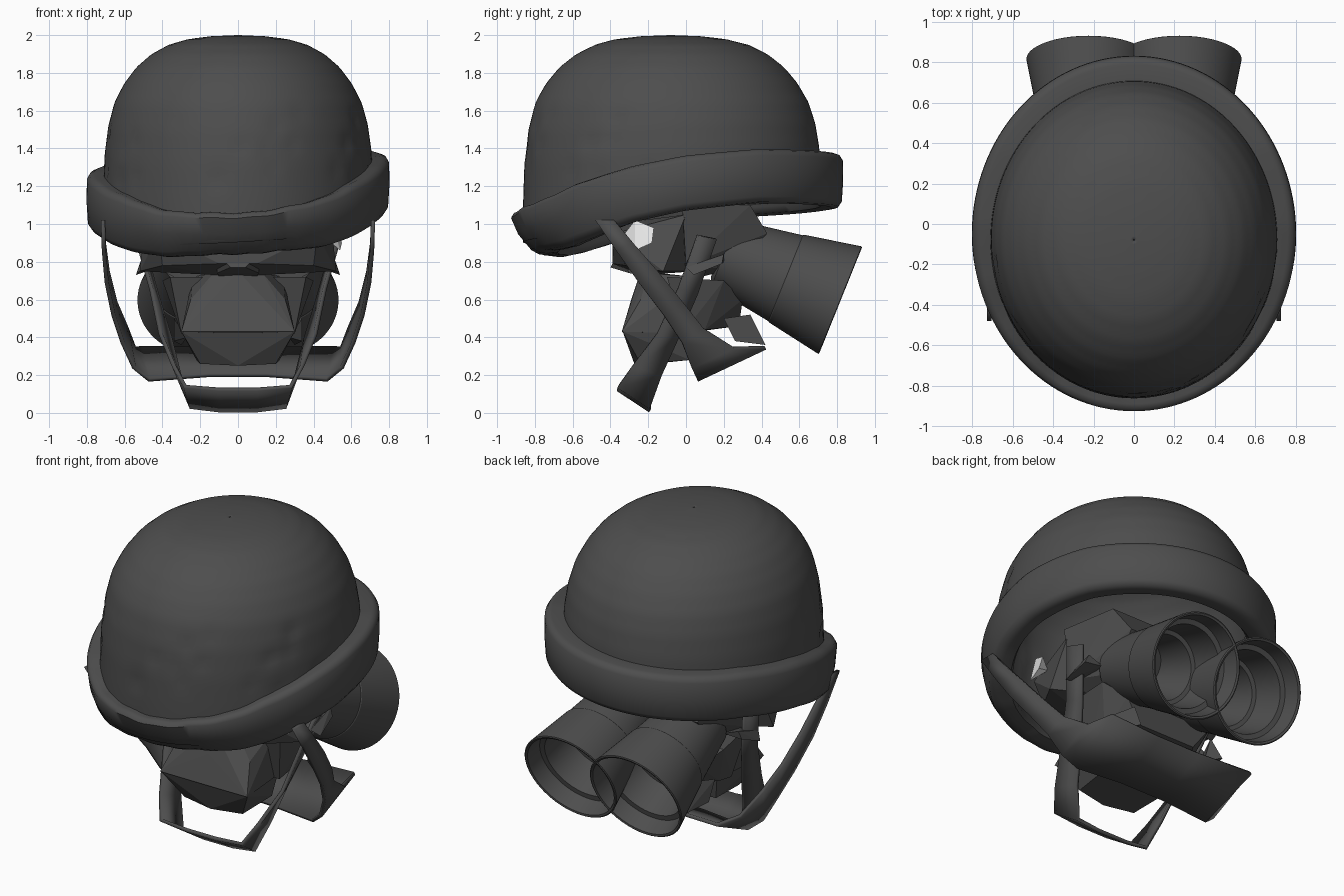
import bpy, bmesh, math, random
from mathutils import Vector

if "Cube" in bpy.data.objects:
    bpy.data.objects.remove(bpy.data.objects["Cube"])

random.seed(4)


def material(name, c):
    m = bpy.data.materials.new(name)
    m.diffuse_color = (*c, 1)
    m.use_nodes = True
    m.node_tree.nodes["Principled BSDF"].inputs["Base Color"].default_value = m.diffuse_color
    return m


DARK = material("dark_grey", (0.075, 0.075, 0.075))
PALE = material("pale_white", (0.8, 0.8, 0.8))


def finish(name, bm, mat=DARK, angle=None, thick=0, offset=0):
    bmesh.ops.remove_doubles(bm, verts=bm.verts[:], dist=1e-4)
    bmesh.ops.recalc_face_normals(bm, faces=bm.faces[:])
    me = bpy.data.meshes.new(name)
    bm.to_mesh(me)
    bm.free()
    ob = bpy.data.objects.new(name, me)
    bpy.context.collection.objects.link(ob)
    me.materials.append(mat)
    if thick:
        s = ob.modifiers.new("thickness", 'SOLIDIFY')
        s.thickness, s.offset = thick, offset
    if angle:
        bpy.ops.object.select_all(action='DESELECT')
        bpy.context.view_layer.objects.active = ob
        ob.select_set(True)
        bpy.ops.object.shade_smooth_by_angle(angle=math.radians(angle))
    return ob


def grid(rows, wrap_u=True, wrap_v=False):
    """Quad surface through rows of points."""
    bm = bmesh.new()
    vs = [[bm.verts.new(p) for p in r] for r in rows]
    n, k = len(vs), len(vs[0])
    for i in range(n if wrap_v else n - 1):
        for j in range(k if wrap_u else k - 1):
            a, b = vs[i], vs[(i + 1) % n]
            bm.faces.new((a[j], a[(j + 1) % k], b[(j + 1) % k], b[j]))
    return bm


def lerp_table(t, table):
    for (a, va), (b, vb) in zip(table, table[1:]):
        if t <= b:
            f = max(0, (t - a) / (b - a))
            return va + (vb - va) * f
    return table[-1][1]


# Band edge heights along y; the whole helmet leans slightly to one side
TOP = [(-.93, 1.06), (-.8, 1.10), (-.6, 1.18), (-.3, 1.265), (0, 1.32), (.4, 1.36), (.85, 1.37)]
BOT = [(-.93, .84), (-.75, .85), (-.6, .88), (-.3, .97), (0, 1.03), (.4, 1.075), (.85, 1.085)]
N = 128
THETA = [2 * math.pi * j / N for j in range(N)]


def lean(x):
    return .055 * x


# Helmet shell: stacked ellipses with small worn dents
PROFILE = [(0, 1.0), (.15, 1.0), (.3, .992), (.45, .965), (.58, .92), (.7, .845), (.8, .755),
           (.88, .645), (.94, .515), (.975, .37), (.993, .2), (1, .004)]
dents = []
for _ in range(26):
    a = random.uniform(math.pi, 1.95 * math.pi)
    dents.append((Vector((.71 * math.cos(a), -.08 + .78 * math.sin(a), random.uniform(1.2, 1.65))),
                  random.uniform(.025, .05)))


def shell_point(a, t):
    r = lerp_table(t, PROFILE)
    x, y = .712 * r * math.cos(a), -.08 + (.005 if r > .5 else 0) + .787 * r * math.sin(a)
    base = lerp_table(-.08 + .787 * math.sin(a), BOT) + .06 + lean(.712 * math.cos(a))
    p = Vector((x, y, base + (2.0 - base) * t))
    # straighten the tilted base into level rings toward the crown
    level = 1.15 + .85 * t
    p.z += (level - p.z) * min(1, t * 1.6)
    d = sum(.011 * math.exp(-((p - c).length / s) ** 2) for c, s in dents)
    return p * (1 - d)


steps = [math.sin(math.pi / 2 * i / 40) for i in range(41)]
finish("helmet_shell", grid([[shell_point(a, t) for a in THETA] for t in steps]),
       angle=50, thick=.04, offset=-1)

# Brim band: rounded section swept around the helmet (radius offset, height 0..1)
SECTION = [(-.06, .97), (.05, 1), (.075, .97), (.09, .88), (.092, .5), (.085, .12),
           (.065, .02), (.03, 0), (-.03, .03), (-.05, .15)]


def band_point(a, off, h):
    c, s = math.cos(a), math.sin(a)
    front = max(0, -s) ** 2
    tuck = .13 * front * (1 - h) ** 1.6
    x = (.71 + off - tuck) * c
    y = -.05 + (.79 + off - tuck) * s
    yc = -.05 + .88 * s
    lo, hi = lerp_table(yc, BOT), lerp_table(yc, TOP)
    wob = .006 * math.sin(17 * a) * math.sin(7 * a + 1) * front
    return (x, y, lo + (hi - lo) * h + lean(x) + wob)


finish("brim_band", grid([[band_point(a, o, h) for a in THETA] for o, h in SECTION],
                         wrap_v=True), angle=50)

# Twin rear tubes: hollow flared lathe, mirrored
TUBE = [(-.68, .14), (-.66, .19), (-.31, .245), (-.305, .25), (0, .307), (.004, .3), (0, .288),
        (-.1, .27), (-.105, .24), (-.3, .215), (-.305, .19), (-.6, .14)]
axis = Vector((0, .927, -.374))
up = Vector((0, .374, .927))
for side, label in ((1, "right"), (-1, "left")):
    centre = Vector((side * .225, .815, .597))
    rows = [[centre + axis * t + up * (r * math.cos(a)) + Vector((r * math.sin(a), 0, 0))
             for a in THETA[::2]] for t, r in TUBE]
    finish(label + "_rear_tube", grid(rows, wrap_v=True), angle=30)


# Straps: ribbons given as pairs of edge points, mirrored across the middle
def strap(name, half):
    full = half + [tuple((-p[0], p[1], p[2]) for p in pair) for pair in reversed(half)]
    finish(name, grid(full, wrap_u=False), angle=35, thick=.022)


strap("side_strap", [
    ((.715, -.48, 1.02), (.715, -.38, 1.02)),
    ((.71, -.37, .86), (.71, -.28, .90)),
    ((.695, -.25, .69), (.69, -.15, .75)),
    ((.66, -.12, .52), (.65, -.02, .59)),
    ((.61, -.02, .37), (.59, .09, .45)),
    ((.55, .03, .24), (.55, .25, .345)),
    ((.47, .06, .175), (.51, .42, .345)),
    ((.15, .06, .20), (.15, .40, .34))])
strap("chin_strap", [
    ((.51, .16, .92), (.54, .06, .94)),
    ((.43, .06, .63), (.46, -.04, .66)),
    ((.36, -.04, .40), (.41, -.15, .42)),
    ((.31, -.13, .20), (.34, -.28, .25)),
    ((.25, -.19, .03), (.28, -.36, .14)),
    ((.10, -.19, .012), (.10, -.36, .125))])


# Faceted mask parts: hulls of mirrored points
def facet(name, half, mirror=True, mat=DARK):
    bm = bmesh.new()
    for x, y, z in half:
        for s in ((1, -1) if mirror and x else (1,)):
            bm.verts.new((s * x, y, z))
    r = bmesh.ops.convex_hull(bm, input=bm.verts[:])
    junk = set(r["geom_interior"]) | set(r["geom_unused"])
    bmesh.ops.delete(bm, geom=[v for v in junk if isinstance(v, bmesh.types.BMVert)], context='VERTS')
    finish(name, bm, mat)


facet("muzzle", [(.13, -.2, .74), (.25, -.24, .6), (.3, -.34, .43), (0, -.29, .6), (0, -.24, .75),
                 (0, -.33, .42), (.26, .02, .42), (.24, .05, .72)])
facet("jaw", [(.3, -.335, .43), (0, -.33, .42), (.2, -.24, .26), (0, -.27, .25), (.22, .02, .28),
              (.25, .05, .45)])
facet("brow", [(.1, -.39, .79), (.1, -.39, 1.0), (.42, -.38, .95), (.4, -.32, .78), (.12, -.22, .73),
               (.52, -.12, .75), (.49, .0, 1.05), (.2, .05, .75)])
facet("rear_frame", [(.44, .34, 1.1), (.38, .43, .95), (.34, .24, .76), (.5, -.02, 1.1),
                     (.46, .0, .78), (.3, 0, .7), (.3, .1, 1.2)])
facet("neck", [(.36, -.1, .72), (.4, .2, .70), (.3, .3, .6), (.3, .1, .44), (.3, -.02, .42),
               (.2, .28, .46)])
facet("nose_ridge", [(.11, -.36, .85), (.11, -.3, .74), (.04, -.4, .77), (.1, -.2, .72)])
for s, label in ((1, "right"), (-1, "left")):
    facet(label + "_cheek_tab", [(s * x, y, z) for x, y, z in (
        (.5, .0, .77), (.54, .04, .73), (.5, .2, .84), (.52, .19, .79), (.4, .02, .78), (.4, .2, .8))],
        mirror=False)
    facet(label + "_lower_flap", [(s * x, y, z) for x, y, z in (
        (.34, .2, .5), (.28, .34, .52), (.3, .42, .36), (.34, .26, .38), (.27, .3, .4))], mirror=False)

# Small pale piece showing beside the brow on one side
facet("pale_insert", [(.46, -.34, .93), (.54, -.27, .86), (.55, -.18, .9), (.53, -.17, .98),
                      (.5, -.27, 1.02), (.45, -.22, .94)], mirror=False, mat=PALE)
